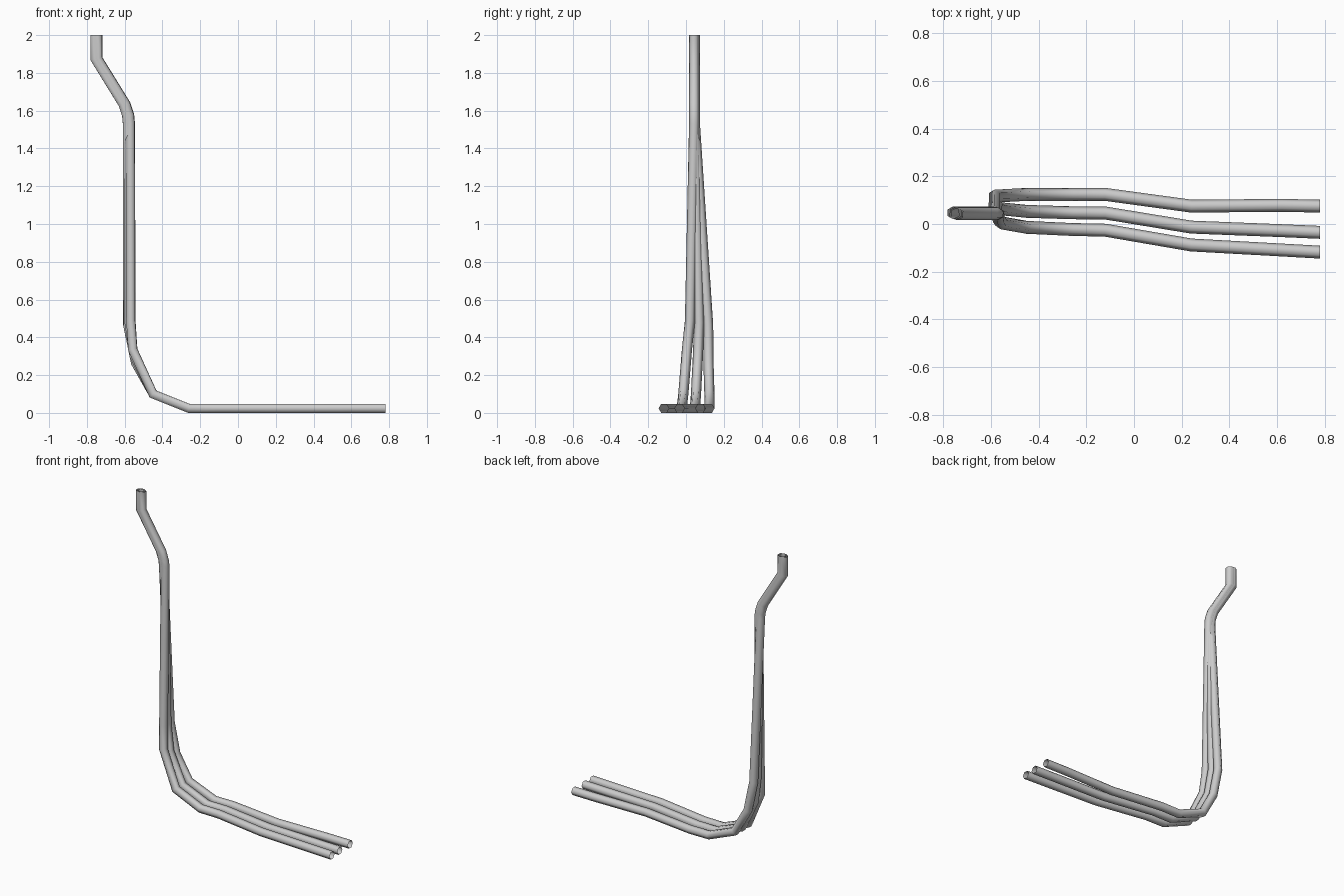
import bpy, bmesh, math
from mathutils import Vector

if "Cube" in bpy.data.objects:
    bpy.data.objects.remove(bpy.data.objects["Cube"])

SIDES, R = 6, 0.027
G = 0.024  # height of a cable lying on the ground


def cable(name, pts):
    """Open hexagonal tube swept along pts with mitred corners."""
    pts = [Vector(p) for p in pts]
    bm = bmesh.new()
    ring = [pts[0] + Vector((0, R * math.cos(a), R * math.sin(a)))
            for a in (2 * math.pi * i / SIDES for i in range(SIDES))]
    prev = [bm.verts.new(c) for c in ring]
    for i in range(1, len(pts)):
        d = (pts[i] - pts[i - 1]).normalized()
        n = d
        if i < len(pts) - 1:
            n = (d + (pts[i + 1] - pts[i]).normalized()).normalized()
        # slide the ring along the segment onto the mitre plane
        ring = [c + d * ((pts[i] - c).dot(n) / d.dot(n)) for c in ring]
        cur = [bm.verts.new(c) for c in ring]
        for k in range(SIDES):
            j = (k + 1) % SIDES
            bm.faces.new((prev[k], cur[k], cur[j], prev[j]))
        prev = cur
    bmesh.ops.recalc_face_normals(bm, faces=bm.faces)
    # keep the open tube facing outwards
    f = bm.faces[:][0]
    if f.normal.dot(f.calc_center_median() - (pts[0] + pts[1]) / 2) < 0:
        bmesh.ops.reverse_faces(bm, faces=bm.faces)
    for f in bm.faces:
        f.smooth = True
    me = bpy.data.meshes.new(name)
    bm.to_mesh(me)
    bm.free()
    bpy.context.collection.objects.link(bpy.data.objects.new(name, me))


def path(ys, bend, dx, y_top):
    """Ground run (ys), bend up the wall, then the kinked bundle at the top."""
    ground = [(x, y, G) for x, y in zip((0.78, 0.62, 0.24, -0.12, -0.26), ys)]
    top = [(-0.578, 1.53), (-0.582, 1.575), (-0.602, 1.635), (-0.75, 1.875), (-0.75, 2.0)]
    return ground + bend + [(x + dx, y_top, z) for x, z in top]


# back, middle and front cables
cable("back_cable", path(
    (0.075, 0.078, 0.075, 0.124, 0.124),
    [(-0.45, 0.124, 0.10), (-0.543, 0.119, 0.265), (-0.584, 0.117, 0.465)],
    -0.008, 0.047))
cable("middle_cable", path(
    (-0.035, -0.028, -0.013, 0.046, 0.047),
    [(-0.45, 0.053, 0.10), (-0.55, 0.063, 0.30), (-0.576, 0.07, 0.476)],
    0.001, 0.045))
cable("front_cable", path(
    (-0.118, -0.109, -0.088, -0.026, -0.023),
    [(-0.45, -0.014, 0.10), (-0.557, 0.005, 0.335), (-0.567, 0.021, 0.487)],
    0.008, 0.043))
